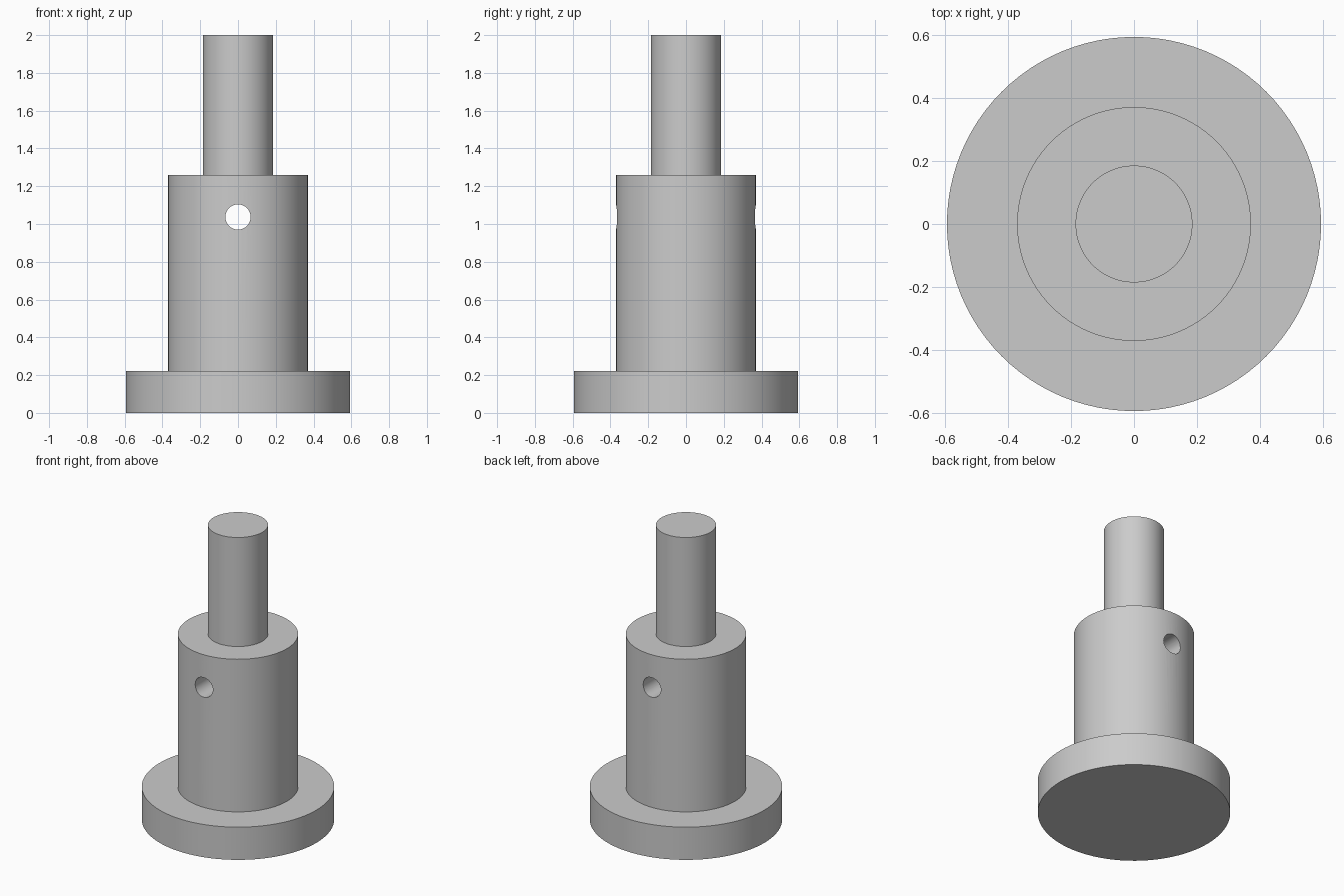
import bpy, bmesh, math
from mathutils import Matrix, Vector

if "Cube" in bpy.data.objects:
    bpy.data.objects.remove(bpy.data.objects["Cube"], do_unlink=True)

UNIT = 2 / 27      # the shaft is 27 units tall
SEGMENTS = 96

# Single grey finish
grey = bpy.data.materials.new("plain_grey")
grey.use_nodes = True
colour = (0.6, 0.6, 0.6, 1)
grey.diffuse_color = colour
grey.node_tree.nodes["Principled BSDF"].inputs["Base Color"].default_value = colour


def add_object(name, bm):
    mesh = bpy.data.meshes.new(name)
    bm.to_mesh(mesh)
    bm.free()
    mesh.materials.append(grey)
    obj = bpy.data.objects.new(name, mesh)
    bpy.context.collection.objects.link(obj)
    return obj


# Stepped shaft: flange, body and pin turned from one profile (radius, height)
profile = [(8, 0), (8, 3), (5, 3), (5, 17), (2.5, 17), (2.5, 27)]
bm = bmesh.new()
points = [bm.verts.new(Vector((r, 0, z)) * UNIT) for r, z in profile]
edges = [bm.edges.new(pair) for pair in zip(points, points[1:])]
bmesh.ops.spin(bm, geom=points + edges, cent=(0, 0, 0), axis=(0, 0, 1),
               angle=math.tau, steps=SEGMENTS, use_merge=True)
bmesh.ops.remove_doubles(bm, verts=bm.verts, dist=0.0001)
bmesh.ops.holes_fill(bm, edges=[e for e in bm.edges if e.is_boundary], sides=0)
bmesh.ops.recalc_face_normals(bm, faces=bm.faces)
shaft = add_object("stepped_shaft", bm)

# Cross hole drilled front to back through the body
bm = bmesh.new()
bmesh.ops.create_cone(
    bm, cap_ends=True, segments=48, radius1=0.9 * UNIT, radius2=0.9 * UNIT, depth=1,
    matrix=Matrix.Translation((0, 0, 14 * UNIT)) @ Matrix.Rotation(math.pi / 2, 4, "X"))
drill = add_object("cross_hole_cutter", bm)
drill.hide_render = True

cut = shaft.modifiers.new("cross_hole", "BOOLEAN")
cut.operation = "DIFFERENCE"
cut.solver = "EXACT"
cut.object = drill

bpy.ops.object.select_all(action="DESELECT")
shaft.select_set(True)
bpy.context.view_layer.objects.active = shaft
bpy.ops.object.modifier_apply(modifier=cut.name)
bpy.data.objects.remove(drill, do_unlink=True)
bpy.ops.object.shade_smooth_by_angle(angle=math.radians(30))
